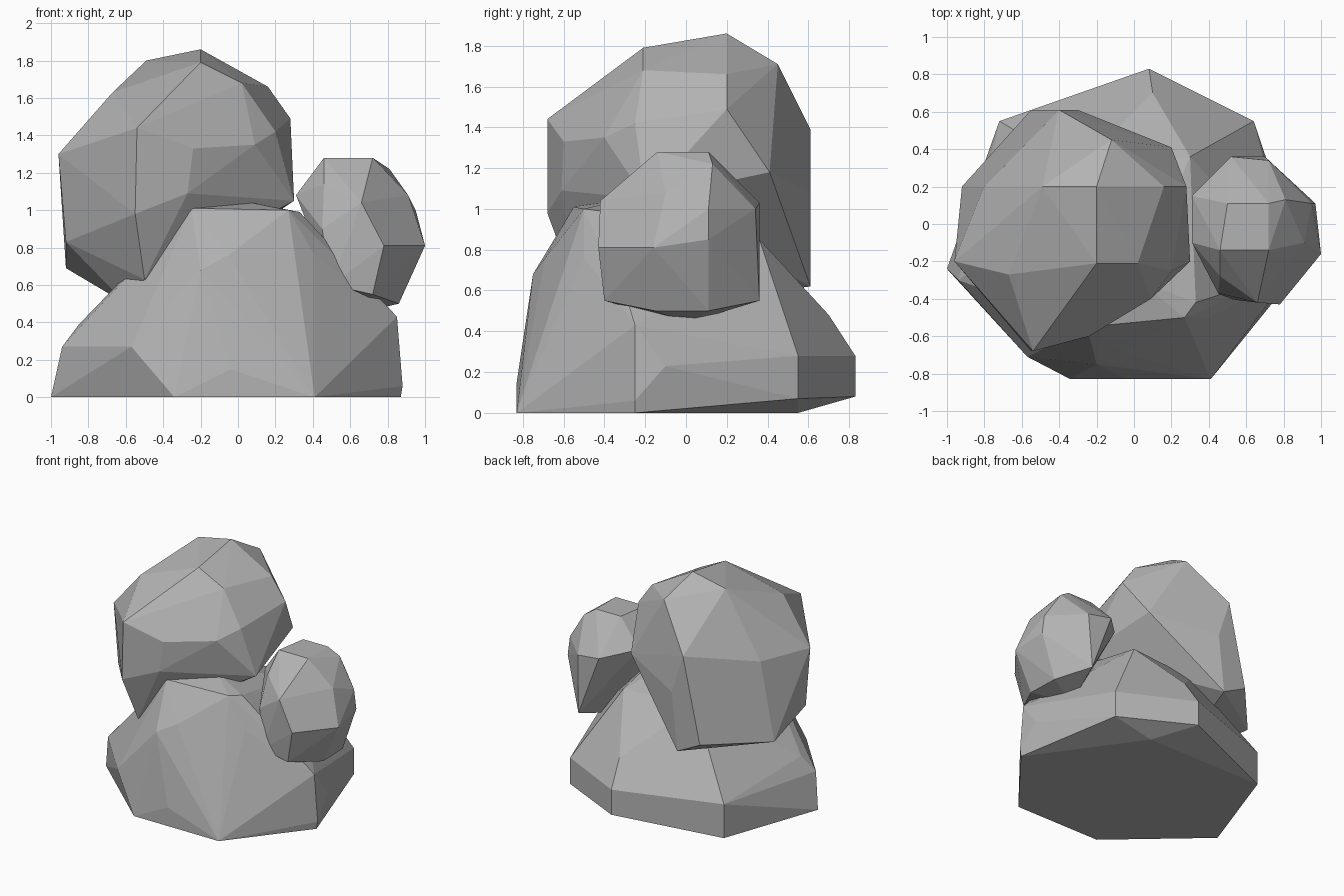
import bpy
import bmesh
import math

# Remove only the default cube
default_cube = bpy.data.objects.get("Cube")
if default_cube:
    bpy.data.objects.remove(default_cube, do_unlink=True)


def make_material(name, value):
    material = bpy.data.materials.new(name)
    material.use_nodes = True
    colour = (value, value, value, 1)
    material.diffuse_color = colour
    shader = material.node_tree.nodes["Principled BSDF"]
    shader.inputs["Base Color"].default_value = colour
    shader.inputs["Roughness"].default_value = .9
    return material


def make_boulder(name, material, *corner_groups):
    """Chisel one faceted boulder: the convex hull of its corners."""
    bm = bmesh.new()
    for group in corner_groups:
        for corner in group:
            bm.verts.new(corner)
    hull = bmesh.ops.convex_hull(bm, input=bm.verts, use_existing_faces=False)
    buried = set(hull["geom_interior"]) | set(hull["geom_unused"])
    buried = [item for item in buried if isinstance(item, bmesh.types.BMVert)]
    bmesh.ops.delete(bm, geom=buried, context="VERTS")
    # Merge nearly coplanar triangles into larger flat facets
    bmesh.ops.dissolve_limit(bm, angle_limit=math.radians(2),
                             verts=bm.verts, edges=bm.edges)
    bmesh.ops.recalc_face_normals(bm, faces=bm.faces)
    mesh = bpy.data.meshes.new(name)
    bm.to_mesh(mesh)
    bm.free()
    mesh.materials.append(material)
    boulder = bpy.data.objects.new(name, mesh)
    bpy.context.collection.objects.link(boulder)
    return boulder


stone_grey = make_material("stone grey", .45)

# Wide base boulder with a flat foot
base_foot = [
    (-.34, -.83, 0), (.41, -.83, 0), (.87, -.25, 0), (.64, .55, .07),
    (.08, .83, .08), (-.72, .55, 0), (-1, -.24, 0), (.3, .55, 0),
]
base_rim = [
    (-.04, -.83, .15), (-.57, -.71, .27), (.45, -.7, .21), (.88, -.25, .06),
    (.86, -.1, .23), (.85, -.25, .43), (.64, .55, .28), (.08, .83, .28),
    (-.72, .55, .27), (-.94, -.3, .27), (-.85, -.24, .39),
]
base_crown = [
    (-.2, -.75, .68), (-.05, -.69, .76), (.41, -.5, .76), (-.25, -.55, 1.01),
    (.27, -.5, 1), (.33, -.42, .99), (.02, -.3, 1.05), (.3, .36, .85),
    (.1, .7, .48), (-.3, .3, .85),
]
make_boulder("base_boulder", stone_grey, base_foot, base_rim, base_crown)

# Tall boulder leaning on top of the base
tall_bottom = [
    (-.92, -.2, .83), (-.92, .2, .69), (-.55, .61, .72), (-.35, .61, .62),
    (-.6, -.3, .5), (-.55, -.68, .98), (-.5, -.55, .63), (.3, -.2, 1.05),
]
tall_middle = [
    (-.96, -.2, 1.3), (-.54, -.68, 1.44), (-.27, -.61, 1.09),
    (-.24, -.6, 1.33), (.09, -.4, 1.35), (.2, -.25, 1.42), (.28, .2, 1.49),
    (.2, .41, 1.18), (-.3, .61, 1.08), (-.4, .61, 1.39), (-.8, .2, 1.3),
]
tall_crown = [
    (-.2, .2, 1.86), (-.49, .2, 1.8), (.16, .2, 1.66), (-.2, -.21, 1.79),
    (-.67, -.27, 1.63), (-.3, -.42, 1.61), (.02, -.21, 1.68),
    (-.12, .45, 1.71),
]
make_boulder("tall_boulder", stone_grey, tall_bottom, tall_middle, tall_crown)

# Small boulder resting on the left shoulder of the base
small_bottom = [
    (.72, -.4, .55), (.5, -.4, .6), (.86, -.15, .5), (.85, .11, .5),
    (.7, .36, .55), (.6, 0, .44),
]
small_middle = [
    (.78, -.43, .81), (.66, -.42, 1.04), (1, -.16, .81), (.97, .11, .85),
    (.95, .11, 1), (.72, .34, 1), (.52, .36, 1.03), (.31, -.1, 1.08),
    (.31, .15, 1.08), (.45, -.37, .9),
]
small_crown = [
    (.46, -.14, 1.28), (.72, -.14, 1.28), (.5, .11, 1.28), (.72, .11, 1.28),
    (.81, .13, 1.22), (.46, -.28, 1.14), (.91, -.1, 1.08),
]
make_boulder("small_boulder", stone_grey,
             small_bottom, small_middle, small_crown)
